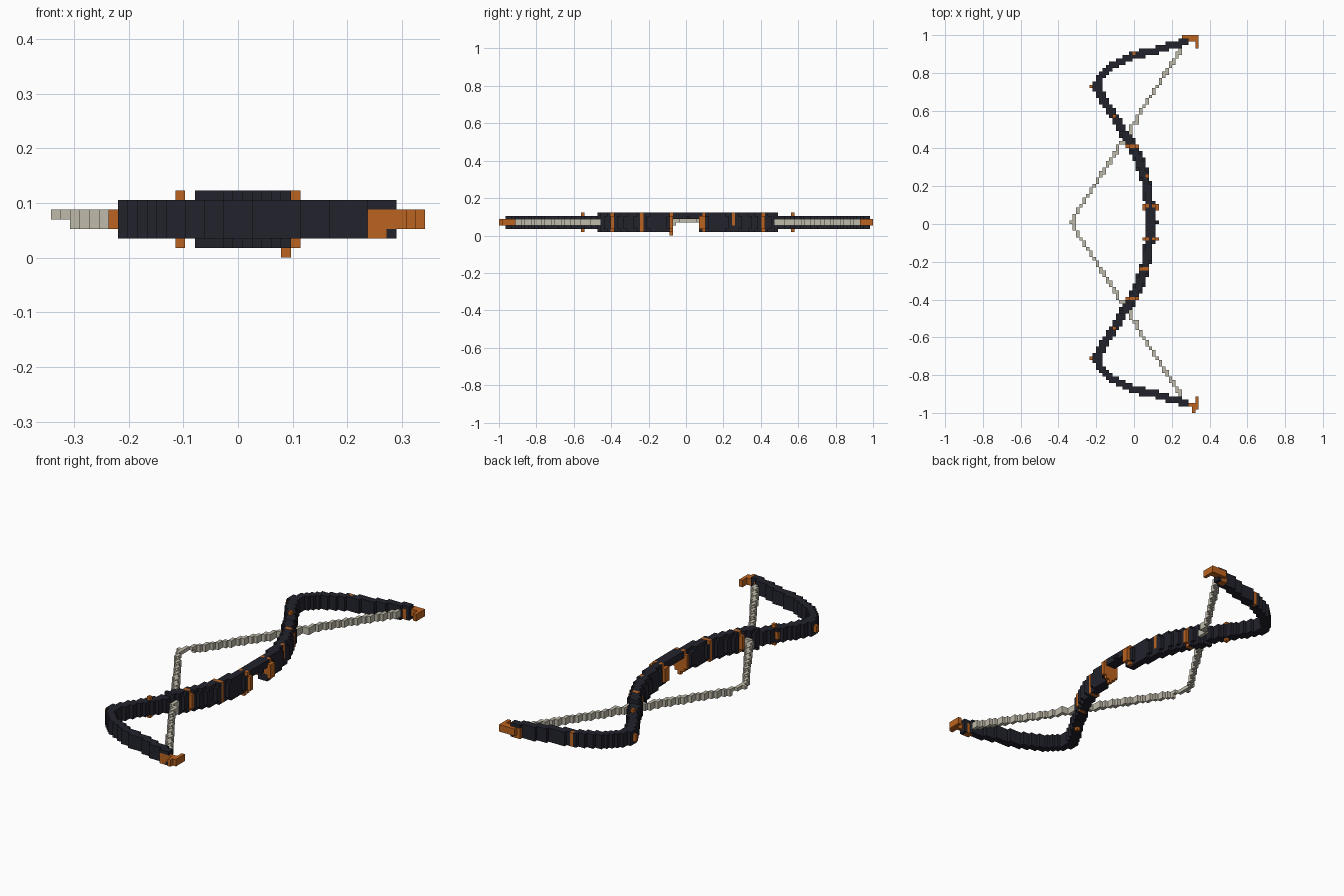
import bpy
import bmesh
from mathutils import Vector

cube = bpy.data.objects.get("Cube")
if cube:
    bpy.data.objects.remove(cube, do_unlink=True)

V = 2 / 114              # block size
NX, MID = 39, 57         # blocks across, row of the mirror line
cells = {}               # (i, j, k) -> part name


def material(name, color):
    m = bpy.data.materials.new(name)
    m.use_nodes = True
    m.diffuse_color = (*color, 1)
    m.node_tree.nodes["Principled BSDF"].inputs["Base Color"].default_value = (*color, 1)
    return m


mats = {
    "bow_limbs": material("dark slate", (0.016, 0.016, 0.026)),
    "copper_fittings": material("copper orange", (0.5, 0.125, 0.014)),
    "bow_string": material("pale string", (0.52, 0.49, 0.40)),
}


def center(i, row):
    """Block centre in plan, row counted from the mirror line."""
    return Vector(((i + 0.5 - NX / 2) * V, row * V))


def distance(p, path):
    best = 9
    for a, b in zip(path, path[1:]):
        t = max(0, min(1, (p - a).dot(b - a) / (b - a).length_squared))
        best = min(best, (p - a.lerp(b, t)).length)
    return best


def both(i, row, ks, part):
    """Put blocks on both halves of the bow."""
    for k in ks:
        for s in (1, -1):
            cells[i, MID + s * row, k] = part


def column(x):
    return int((x + NX * V / 2) // V)


def fitting(x0, x1, y0, y1, ks, sides=(1, -1)):
    """Copper blocks filling a plan rectangle, mirrored to the given sides."""
    for i in range(column(x0), column(x1) + 1):
        for row in range(round(y0 / V), round(y1 / V) + 1):
            for k in ks:
                for s in sides:
                    cells[i, MID + s * row, k] = "copper_fittings"


# String: straight stepped line, thinner at the nock
for row in range(0, 55):
    x = -0.335 + 0.6 * row / 54
    ks = (4,) if row < 4 else (3, 4)
    both(column(x), row, ks, "bow_string")
    if row % 3 == 0:
        both(column(x + V * 0.6), row, ks, "bow_string")

# Recurved limb and riser, swept along a plan path
path = [Vector(p) for p in (
    (0.085, 0), (0.085, 0.07), (0.066, 0.2), (0.03, 0.33), (-0.03, 0.44),
    (-0.10, 0.55), (-0.16, 0.645), (-0.197, 0.72), (-0.165, 0.79),
    (-0.115, 0.828), (0, 0.885), (0.135, 0.915), (0.265, 0.955))]
for row in range(0, 56):
    for i in range(NX):
        d = distance(center(i, row), path) / V
        if d < (1.5 if row < 28 else 1.25 if row < 43 else 1.1):
            both(i, row, range(2, 6), "bow_limbs")
        if row < 28 and d < 1.2:
            both(i, row, (1, 6), "bow_limbs")

# Copper bands wrapped around the riser
for row, sides in ((23, (1, -1)), (14, (-1,))):
    for s in sides:
        for i, j, k in list(cells):
            if j == MID + s * row and cells[i, j, k] == "bow_limbs":
                cells[i, j, k] = "copper_fittings"
fitting(0.07, 0.075, 14 * V, 14 * V, (3, 4, 5, 6), (1,))

# Window cut through the grip
for key in list(cells):
    if 53 <= key[1] <= 60 and key[2] < 5 and cells[key] == "bow_limbs":
        del cells[key]

# Brackets beside the window, the rest peg and the sight nub
for x in (0.05, 0.115):
    fitting(x, x, 4 * V, 5 * V, range(2, 6), (1,))
    fitting(x, x, 5 * V, 5 * V, range(2, 6), (-1,))
fitting(0.068, 0.105, 4 * V, 4 * V, range(3, 5), (1,))
fitting(0.068, 0.105, 5 * V, 5 * V, range(1, 5), (-1,))
fitting(0.068, 0.068, 5 * V, 5 * V, (6,))
fitting(0.103, 0.103, 5 * V, 5 * V, (1, 6))
fitting(0.085, 0.085, 5 * V, 5 * V, (0,), (-1,))
cells[column(0.12), MID, 5] = "bow_limbs"

# Fins, elbow studs and small inlays on the limbs
fitting(-0.105, -0.105, 32 * V, 32 * V, range(1, 7))
fitting(-0.12, -0.12, 32 * V, 32 * V, range(3, 5))
fitting(-0.228, -0.228, 41 * V, 41 * V, (3, 4))
fitting(0.0, 0.0, 51 * V, 51 * V, range(2, 6), (1,))

# Hooked tips
fitting(0.25, 0.33, 55 * V, 55 * V, (3, 4))
fitting(0.265, 0.33, 56 * V, 56 * V, (3, 4), (1,))
fitting(0.25, 0.268, 54 * V, 55 * V, (2, 3, 4))
fitting(0.333, 0.333, 53 * V, 56 * V, (3, 4))
fitting(0.315, 0.315, 56 * V, 57 * V, (3, 4), (-1,))

# Turn the blocks into meshes, keeping only the outer faces
AXES = [Vector(a) for a in ((1, 0, 0), (0, 1, 0), (0, 0, 1))]
for part, mat in mats.items():
    bm = bmesh.new()
    for (i, j, k), name in cells.items():
        if name != part:
            continue
        c = Vector((i + 0.5 - NX / 2, j + 0.5 - MID, k + 0.5))
        for a in range(3):
            for s in (1, -1):
                n = AXES[a] * s
                if (i + int(n.x), j + int(n.y), k + int(n.z)) in cells:
                    continue
                u, w = AXES[(a + 1) % 3] * s, AXES[(a + 2) % 3]
                corners = (-u - w, u - w, u + w, w - u)
                bm.faces.new([bm.verts.new((c + (n + q) / 2) * V) for q in corners])
    bmesh.ops.remove_doubles(bm, verts=bm.verts[:], dist=V / 100)
    mesh = bpy.data.meshes.new(part)
    bm.to_mesh(mesh)
    bm.free()
    mesh.materials.append(mat)
    bpy.context.collection.objects.link(bpy.data.objects.new(part, mesh))
